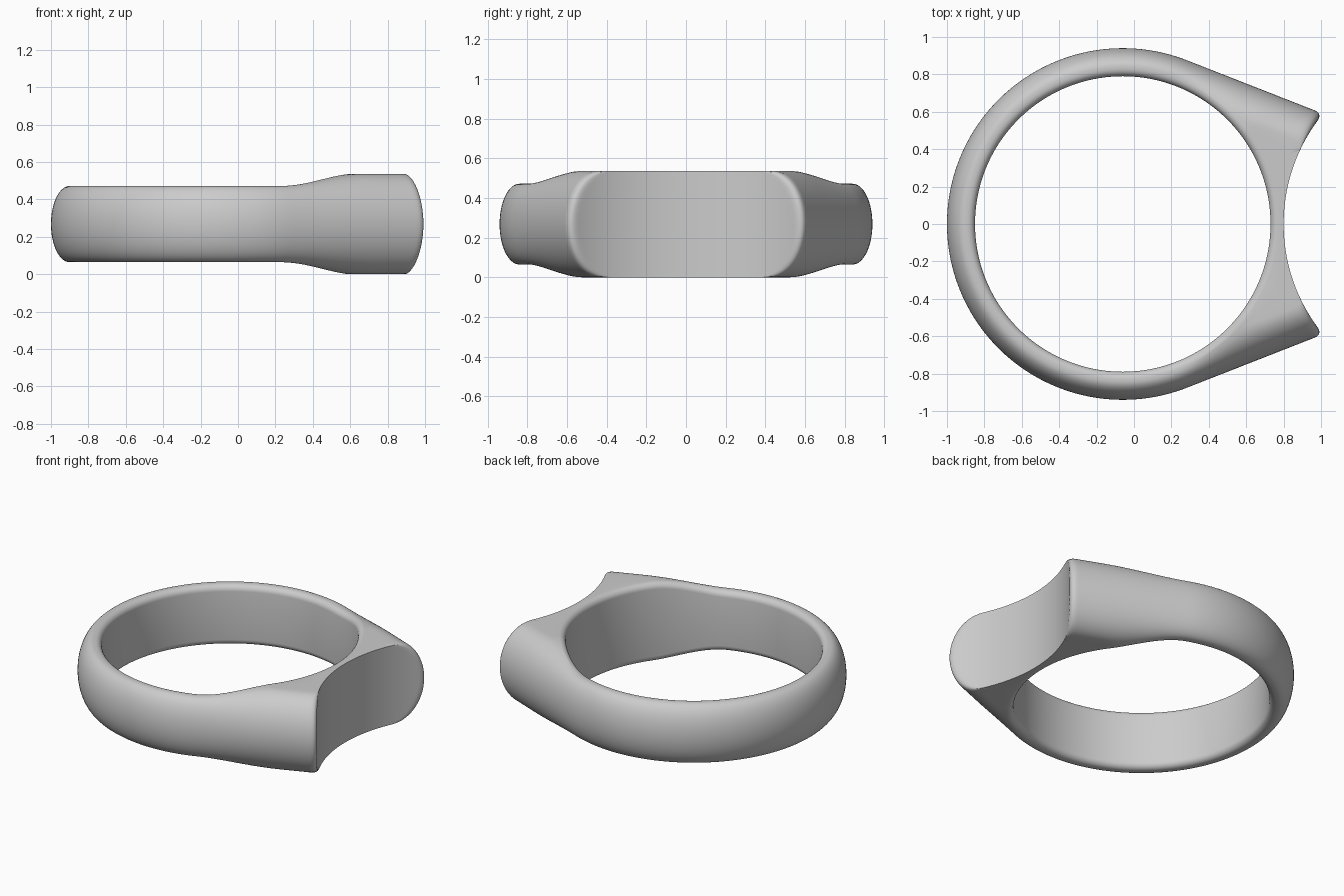
import bpy, bmesh, math

if "Cube" in bpy.data.objects:
    bpy.data.objects.remove(bpy.data.objects["Cube"])

CX, ZC = -0.06, 0.268            # ring axis x, mid height
R_IN, R_OUT = 0.79, 0.94         # finger hole and band radius
A = math.radians(68.6)           # angle where the shoulders leave the band tangentially
CUT_C, CUT_R = 1.79, 0.93        # concave face: cylinder distance from axis, radius
ROUND = 0.05                     # softness of the face rim


def smooth(t):
    t = max(0.0, min(1.0, t))
    return t * t * (3 - 2 * t)


def outer_radius(th, d):
    """Distance from axis to the outer skin, lowered by d, after the concave cut."""
    def field(r):
        x, y = r * math.cos(th), abs(r * math.sin(th))
        if abs(th) > A:
            f1 = r - (R_OUT - d)
        else:
            f1 = x * math.cos(A) + y * math.sin(A) - (R_OUT - d)
        f2 = CUT_R - math.hypot(x - CUT_C, y)
        k = max(ROUND - abs(f1 - f2), 0.0) / ROUND
        return max(f1, f2) + k * k * ROUND / 4
    # first crossing, then refine
    lo = 0.8
    while field(lo + 0.01) < 0 and lo < 1.5:
        lo += 0.01
    hi = lo + 0.01
    for _ in range(18):
        mid = (lo + hi) / 2
        if field(mid) < 0:
            lo = mid
        else:
            hi = mid
    return lo


def section(th):
    """Closed cross-section as (radius, z) at angle th."""
    s = smooth((math.degrees(abs(th)) - 36) / -34 + 1)
    h = 0.2035 + (0.268 - 0.2035) * s
    drop = 0.10 + 0.09 * s
    pts = []
    n = 32
    # domed outside
    for i in range(n + 1):
        p = -math.pi / 2 + math.pi * i / n
        pts.append((outer_radius(th, drop * (1 - math.cos(p))), ZC + h * math.sin(p)))
    # flat top, rounded inner corners, straight inner wall, flat bottom
    c = 0.04
    top = pts[-1][0]
    inner = [(R_IN + c * (1 - math.sin(q)), h - c * (1 - math.cos(q)))
             for q in [math.pi / 2 * j / 6 for j in range(7)]]
    edge = inner[0][0]
    flat = [(top + (edge - top) * j / 3, h) for j in (1, 2)]
    half = flat + inner
    pts += [(r, ZC + z) for r, z in half]
    pts += [(r, ZC - z) for r, z in reversed(half)]
    return pts


# Angles: fine around the concave face, coarser on the band
half = [0.4 * i for i in range(100)] + [40 + 2.0 * i for i in range(70)]
angles = half + [180.0] + [-a for a in reversed(half[1:])]

bm = bmesh.new()
rings = []
for a in angles:
    th = math.radians(a)
    rings.append([bm.verts.new((CX + r * math.cos(th), r * math.sin(th), z))
                  for r, z in section(th)])
for i, ra in enumerate(rings):
    rb = rings[(i + 1) % len(rings)]
    m = len(ra)
    for j in range(m):
        bm.faces.new((ra[j], rb[j], rb[(j + 1) % m], ra[(j + 1) % m]))
bmesh.ops.recalc_face_normals(bm, faces=bm.faces)
for f in bm.faces:
    f.smooth = True

me = bpy.data.meshes.new("signet_ring")
bm.to_mesh(me)
bm.free()
ring = bpy.data.objects.new("signet_ring", me)
bpy.context.collection.objects.link(ring)

mat = bpy.data.materials.new("plain grey")
mat.diffuse_color = (0.6, 0.6, 0.6, 1)
mat.use_nodes = True
mat.node_tree.nodes["Principled BSDF"].inputs["Base Color"].default_value = mat.diffuse_color
me.materials.append(mat)

bpy.context.view_layer.objects.active = ring
ring.select_set(True)
bpy.ops.object.shade_smooth_by_angle(angle=math.radians(40))
